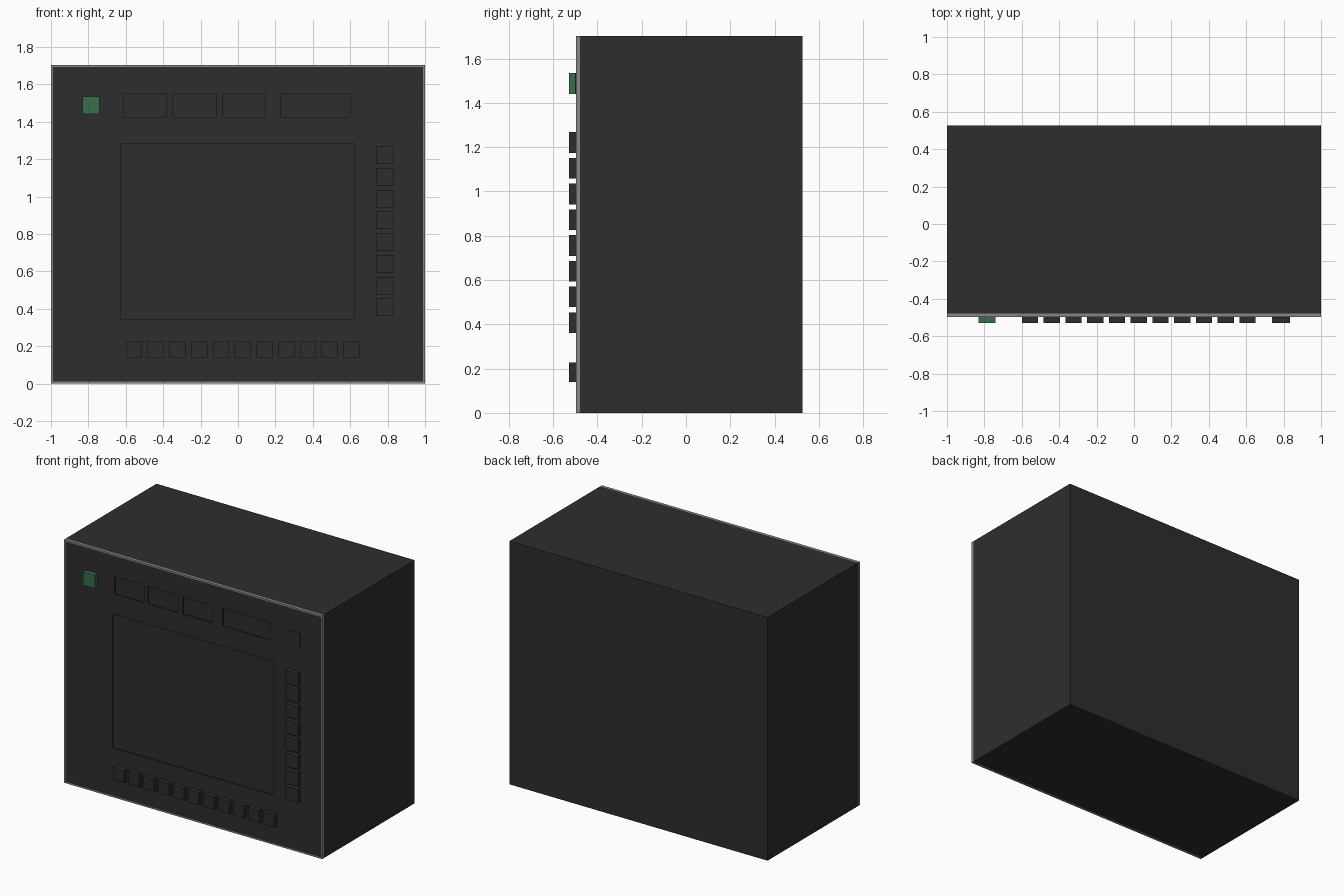
import bpy, bmesh

if "Cube" in bpy.data.objects:
    bpy.data.objects.remove(bpy.data.objects["Cube"])


def material(name, rgb):
    m = bpy.data.materials.new(name)
    m.diffuse_color = (*rgb, 1)
    m.use_nodes = True
    m.node_tree.nodes["Principled BSDF"].inputs["Base Color"].default_value = m.diffuse_color
    return m


DARK = material("charcoal", (0.027, 0.027, 0.027))
GREY = material("mid_grey", (0.24, 0.24, 0.24))
GREEN = material("green", (0.036, 0.156, 0.070))

FRONT, BACK, TOP = -0.497, 0.526, 1.703


def boxes(name, specs, mat):
    """One object made of boxes given as (x0, x1, y0, y1, z0, z1)."""
    bm = bmesh.new()
    for x0, x1, y0, y1, z0, z1 in specs:
        for v in bmesh.ops.create_cube(bm, size=1)["verts"]:
            v.co = (x1 if v.co.x > 0 else x0,
                    y1 if v.co.y > 0 else y0,
                    z1 if v.co.z > 0 else z0)
    mesh = bpy.data.meshes.new(name)
    bm.to_mesh(mesh)
    bm.free()
    ob = bpy.data.objects.new(name, mesh)
    bpy.context.collection.objects.link(ob)
    mesh.materials.append(mat)
    return ob


def cut(ob, cutter):
    mod = ob.modifiers.new("cut", "BOOLEAN")
    mod.operation, mod.solver, mod.object = "DIFFERENCE", "EXACT", cutter
    cutter.hide_render = True
    cutter.hide_set(True)


# Housing: full size behind the rim, stepped in to sit inside it at the front
E, RIM_BACK = 0.01, -0.478
housing = boxes("housing", [(-1, 1, FRONT, BACK, 0, TOP)], DARK)
rim_y = (FRONT - 0.1, RIM_BACK)
cut(housing, boxes("rim_cutter", [
    (-1.1, 1.1, *rim_y, -0.1, E), (-1.1, 1.1, *rim_y, TOP - E, TOP + 0.1)], DARK))
cut(housing, boxes("rim_side_cutter", [
    (-1.1, -1 + E, *rim_y, -0.1, TOP + 0.1), (1 - E, 1.1, *rim_y, -0.1, TOP + 0.1)], DARK))

# Recessed screen and the row of four small displays
D = FRONT + 0.01
recesses = [(-0.626, 0.622, FRONT - 0.1, D, 0.345, 1.283)]
for x0, x1 in ((-0.609, -0.381), (-0.351, -0.118), (-0.083, 0.145), (0.228, 0.60)):
    recesses.append((x0, x1, FRONT - 0.1, D, 1.425, 1.548))
cut(housing, boxes("recess_cutter", recesses, DARK))

# Thin grey rim around the front edge
boxes("front_rim", [
    (-1, 1, FRONT, RIM_BACK, 0, E), (-1, 1, FRONT, RIM_BACK, TOP - E, TOP),
    (-1, -1 + E, FRONT, RIM_BACK, E, TOP - E),
    (1 - E, 1, FRONT, RIM_BACK, E, TOP - E)], GREY)

# Buttons
P, STEP = -0.528, 0.1162
boxes("side_buttons", [(0.738, 0.833, P, FRONT + 0.003, 0.361 + i * STEP, 0.454 + i * STEP)
                       for i in range(8)], DARK)
boxes("bottom_buttons", [(-0.599 + i * STEP, -0.512 + i * STEP, P, FRONT + 0.003, 0.14, 0.228)
                         for i in range(11)], DARK)
boxes("power_button", [(-0.831, -0.74, P, FRONT + 0.003, 1.441, 1.535)], GREEN)
boxes("flush_button", [(0.742, 0.833, FRONT - 0.004, FRONT + 0.003, 1.443, 1.535)], DARK)
